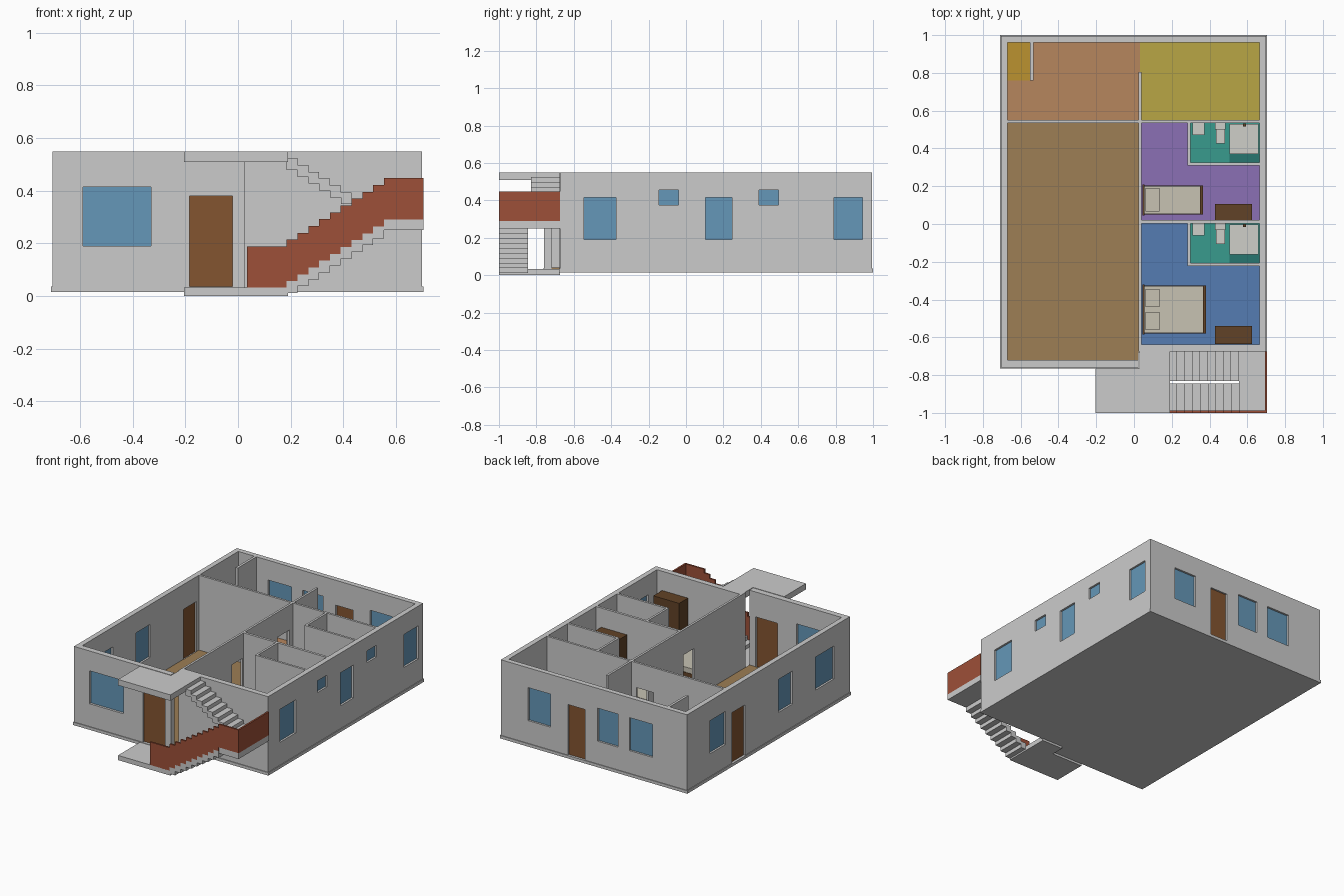
import bpy, bmesh
from mathutils import Matrix, Vector

if "Cube" in bpy.data.objects:
    bpy.data.objects.remove(bpy.data.objects["Cube"])

Z0, Z1 = 0.035, 0.55          # wall base and top


def material(name, rgb):
    m = bpy.data.materials.new(name)
    m.diffuse_color = (*rgb, 1)
    m.use_nodes = True
    m.node_tree.nodes["Principled BSDF"].inputs["Base Color"].default_value = m.diffuse_color
    return m


GLASS = material("glass_blue", (0.13, 0.31, 0.48))
WOOD = material("door_wood", (0.23, 0.09, 0.03))
DARK = material("dark_wood", (0.12, 0.055, 0.02))
RED = material("brick_red", (0.34, 0.08, 0.04))
LINEN = material("linen", (0.57, 0.54, 0.45))
WHITE = material("ceramic", (0.62, 0.62, 0.58))


def boxes(name, items, mat=None):
    """One object from boxes given as (x0, x1, y0, y1, z0, z1)."""
    bm = bmesh.new()
    for x0, x1, y0, y1, z0, z1 in items:
        c = Vector(((x0 + x1) / 2, (y0 + y1) / 2, (z0 + z1) / 2))
        s = Matrix.Diagonal((x1 - x0, y1 - y0, z1 - z0, 1))
        bmesh.ops.create_cube(bm, size=1, matrix=Matrix.Translation(c) @ s)
    me = bpy.data.meshes.new(name)
    bm.to_mesh(me)
    bm.free()
    ob = bpy.data.objects.new(name, me)
    bpy.context.collection.objects.link(ob)
    if mat:
        me.materials.append(mat)
    return ob


def prism(name, outline, z0, z1, upright=False, mat=None):
    """Extrude an outline: along z, or along y when upright."""
    bm = bmesh.new()
    pts = [(a, z0, b) if upright else (a, b, z0) for a, b in outline]
    f = bm.faces.new([bm.verts.new(p) for p in pts])
    ext = bmesh.ops.extrude_face_region(bm, geom=[f])["geom"]
    d = Vector((0, z1 - z0, 0)) if upright else Vector((0, 0, z1 - z0))
    bmesh.ops.translate(bm, vec=d, verts=[v for v in ext if isinstance(v, bmesh.types.BMVert)])
    bmesh.ops.recalc_face_normals(bm, faces=bm.faces)
    me = bpy.data.meshes.new(name)
    bm.to_mesh(me)
    bm.free()
    ob = bpy.data.objects.new(name, me)
    bpy.context.collection.objects.link(ob)
    if mat:
        me.materials.append(mat)
    return ob


def wall(name, axis, span, depth, openings=()):
    """Wall along axis; openings are (start, end, bottom, top, kind)."""
    def oriented(a, d, z):
        return (*a, *d, *z) if axis == "x" else (*d, *a, *z)
    ob = boxes(name, [oriented(span, depth, (Z0, Z1))])
    if not openings:
        return
    wide = (depth[0] - 0.02, depth[1] + 0.02)
    cut = boxes("cutter", [oriented((a, b), wide, (z0 - (0.02 if z0 <= Z0 else 0), z1))
                           for a, b, z0, z1, k in openings])
    cut.hide_render = True
    mod = ob.modifiers.new("openings", "BOOLEAN")
    mod.object, mod.solver = cut, "EXACT"
    bpy.context.view_layer.objects.active = ob
    bpy.ops.object.modifier_apply(modifier=mod.name)
    bpy.data.objects.remove(cut)
    mid = sum(depth) / 2
    for kind, mat, t in (("window", GLASS, 0.004), ("door", WOOD, 0.006)):
        fill = [oriented((a, b), (mid - t, mid + t), (z0, z1))
                for a, b, z0, z1, k in openings if k == kind]
        if fill:
            boxes(f"{name}_{kind}", fill, mat)


def window(a, b, z0=0.19, z1=0.415):
    return (a, b, z0, z1, "window")


def door(a, b, kind="door"):
    return (a, b, Z0, 0.38, kind)


# Base slab, notched beside the porch
prism("plinth", [(-0.71, -0.765), (0.025, -0.765), (0.025, -0.68), (0.705, -0.68),
                 (0.705, 1), (-0.71, 1)], 0.015, Z0)

# Outer walls
wall("left_wall", "y", (-0.76, 0.995), (-0.705, -0.67),
     [window(-0.59, -0.39), window(-0.14, 0.01), door(0.37, 0.51), window(0.58, 0.75)])
wall("right_wall", "y", (-0.675, 0.995), (0.665, 0.70),
     [window(-0.545, -0.375), window(0.105, 0.245), window(0.79, 0.945),
      window(-0.145, -0.04, 0.375, 0.455), window(0.39, 0.495, 0.375, 0.455)])
wall("back_wall", "x", (-0.67, 0.665), (0.96, 0.995),
     [window(0.325, 0.495), door(0.065, 0.195), window(-0.185, -0.03), window(-0.445, -0.27)])
wall("hall_front_wall", "x", (-0.67, 0.025), (-0.76, -0.72),
     [window(-0.59, -0.33), door(-0.185, -0.02)])
wall("bedroom_front_wall", "x", (0.025, 0.665), (-0.675, -0.637))

# Partitions
wall("hall_side_partition", "y", (-0.637, 0.535), (0.025, 0.04),
     [door(-0.12, -0.01, "open"), door(0.37, 0.5, "open")])
wall("cross_partition", "x", (-0.67, 0.665), (0.535, 0.55), [door(-0.14, -0.01, "open")])
wall("kitchen_partition", "y", (0.55, 0.805), (0.025, 0.04))
wall("store_partition", "y", (0.76, 0.96), (-0.55, -0.533))
wall("bedroom_partition", "x", (0.04, 0.665), (0.003, 0.02))
for label, top in (("rear", 0.535), ("front", 0.003)):
    wall(label + "_bath_side_partition", "y", (top - 0.225, top), (0.283, 0.298),
         [door(top - 0.19, top - 0.09, "open")])
    wall(label + "_bath_end_partition", "x", (0.298, 0.665), (top - 0.225, top - 0.21))

# Coloured room floors
FLOORS = {
    "hall": ((0.34, 0.21, 0.09), [(-0.67, 0.025, -0.72, 0.535)]),
    "dining": ((0.47, 0.24, 0.11), [(-0.55, 0.032, 0.55, 0.96), (-0.67, -0.55, 0.55, 0.76)]),
    "store": ((0.50, 0.29, 0.03), [(-0.67, -0.55, 0.76, 0.96)]),
    "kitchen": ((0.48, 0.38, 0.06), [(0.032, 0.665, 0.55, 0.96)]),
    "rear_bedroom": ((0.26, 0.16, 0.46), [(0.04, 0.283, 0.02, 0.535), (0.283, 0.665, 0.02, 0.31)]),
    "front_bedroom": ((0.09, 0.20, 0.45), [(0.04, 0.283, -0.637, 0.003), (0.283, 0.665, -0.637, -0.222)]),
    "bath": ((0.04, 0.33, 0.27), [(0.298, 0.665, 0.325, 0.535), (0.298, 0.665, -0.207, 0.003)]),
}
for room, (rgb, rects) in FLOORS.items():
    boxes(room + "_floor", [(*r, Z0 - 0.002, 0.04) for r in rects], material(room + "_tone", rgb))
shower_floor = material("shower_tone", (0.02, 0.18, 0.16))


# Beds: frame and boards, mattress, pillows
def bed(name, x1, y0, y1, pillows):
    boxes(name + "_frame", [(0.045, 0.055, y0 - 0.005, y1 + 0.005, 0.04, 0.19),
                            (0.055, x1 - 0.015, y0, y1, 0.05, 0.085),
                            (x1 - 0.015, x1, y0, y1, 0.04, 0.14)], DARK)
    boxes(name + "_mattress", [(0.055, x1 - 0.015, y0 + 0.003, y1 - 0.003, 0.085, 0.12)], LINEN)
    boxes(name + "_pillows", [(0.062, 0.135, a, b, 0.12, 0.135) for a, b in pillows], LINEN)


bed("double_bed", 0.38, -0.58, -0.325, [(-0.56, -0.465), (-0.44, -0.345)])
bed("single_bed", 0.365, 0.05, 0.205, [(0.065, 0.19)])

# Wardrobes
boxes("front_wardrobe", [(0.43, 0.625, -0.635, -0.54, 0.04, 0.42)], DARK)
boxes("rear_wardrobe", [(0.43, 0.625, 0.021, 0.105, 0.04, 0.42)], DARK)

# Bathroom fittings
for label, t in (("rear", 0.535), ("front", 0.003)):
    boxes(label + "_basin", [(0.31, 0.373, t - 0.065, t, 0.13, 0.16),
                             (0.33, 0.353, t - 0.04, t, 0.04, 0.13)], WHITE)
    boxes(label + "_toilet", [(0.43, 0.485, t - 0.035, t, 0.04, 0.14),
                              (0.433, 0.482, t - 0.11, t - 0.035, 0.04, 0.095)], WHITE)
    boxes(label + "_shower_tray", [(0.505, 0.66, t - 0.165, t - 0.005, 0.04, 0.055)], WHITE)
    boxes(label + "_shower_floor", [(0.505, 0.665, t - 0.21, t - 0.165, 0.04, 0.042)], shower_floor)
    boxes(label + "_shower_pipe", [(0.582, 0.589, t - 0.012, t - 0.005, 0.08, 0.30),
                                   (0.577, 0.594, t - 0.02, t - 0.003, 0.30, 0.305)], DARK)

# Porch slab and upper landing
porch = [(-0.205, -1), (0.19, -1), (0.19, -0.675), (0.03, -0.675), (0.03, -0.765), (-0.205, -0.765)]
prism("porch_slab", porch, 0.0, 0.032)
prism("upper_landing", porch, 0.51, 0.55)
boxes("middle_landing", [(0.555, 0.705, -1, -0.675, 0.25, 0.29)])

# Two stepped flights
RUN, RISE, N, XS = 0.0411, 0.026, 9, 0.185


def steps(start, z, direction):
    """Stair outline points from tread to tread."""
    out = []
    for k in range(N):
        h = z + RISE * (k + 1)
        out += [(start + direction * RUN * k, h), (start + direction * RUN * (k + 1), h)]
    return out


def flight(name, start, z, direction, y0, y1):
    top = steps(start, z, direction)
    under = [(a, h - 0.045) for a, h in reversed(top)]
    prism(name, top + under, y0, y1, True)


flight("lower_flight", XS, 0.03, 1, -1, -0.845)
flight("upper_flight", 0.555, 0.29, -1, -0.83, -0.675)

# Brick parapet following the lower flight, then round the landing
tread = steps(XS, 0.03, 1)
END = 0.705
low = [(0.035, 0.03), (XS, 0.03)] + tread + [(tread[-1][0], 0.29), (END, 0.29)]
rail = [(a, h + 0.158) for a, h in reversed(low)]
prism("stair_parapet", low + rail, -1, -0.988, True, RED)
boxes("landing_parapet", [(0.693, 0.705, -0.988, -0.675, 0.29, 0.448)], RED)
